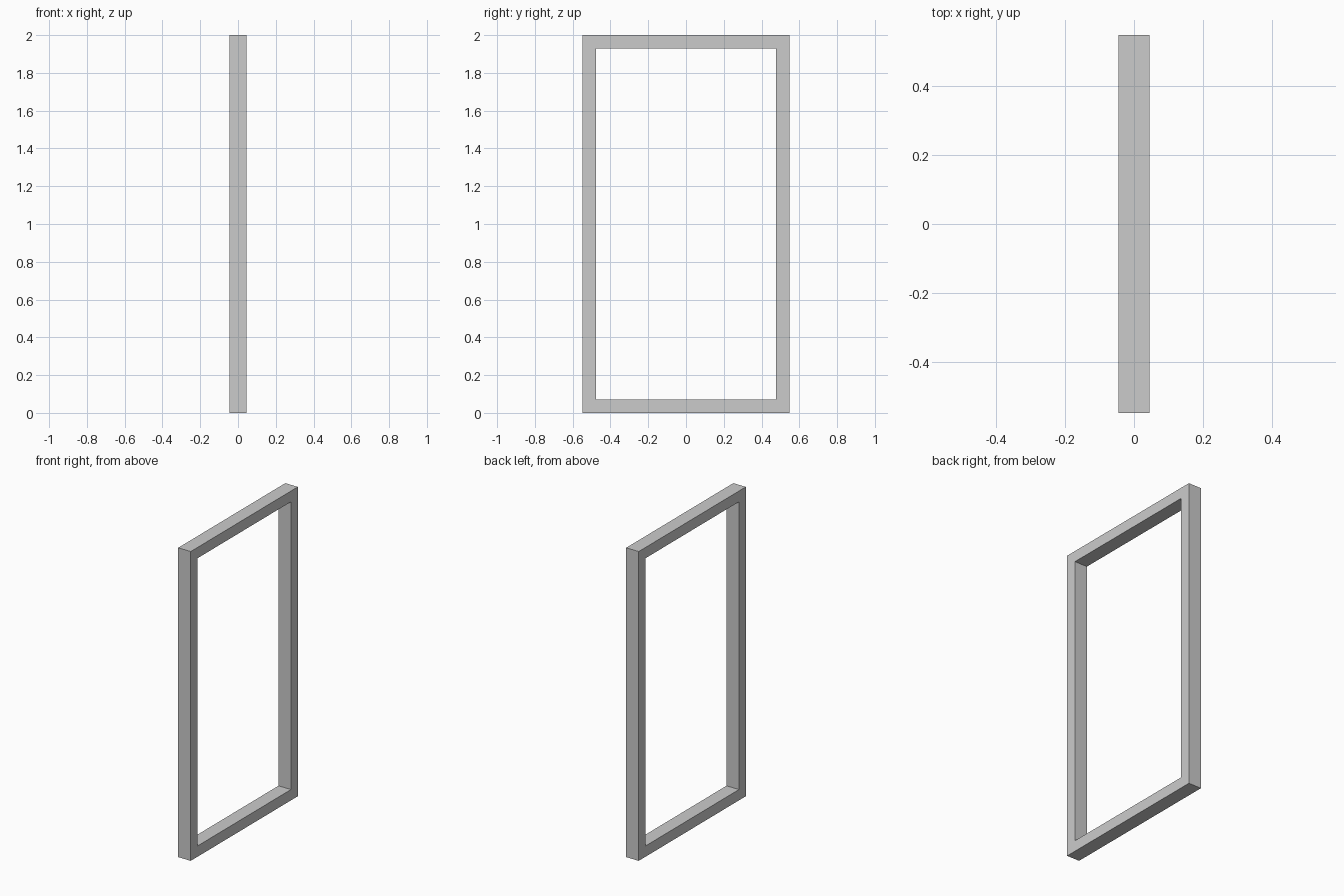
import bpy, bmesh

if "Cube" in bpy.data.objects:
    bpy.data.objects.remove(bpy.data.objects["Cube"])

DEPTH, HALF_W, HEIGHT, BAR = 0.09, 0.547, 2.0, 0.07


def loop(bm, x, inset):
    """Rectangular ring of vertices in the YZ plane."""
    w = HALF_W - inset
    lo, hi = inset, HEIGHT - inset
    return [bm.verts.new((x, y, z)) for y, z in ((-w, lo), (w, lo), (w, hi), (-w, hi))]


# Rectangular frame: outer and inner loops, front and back, bridged all round
bm = bmesh.new()
loops = [loop(bm, DEPTH / 2, 0), loop(bm, DEPTH / 2, BAR),
         loop(bm, -DEPTH / 2, BAR), loop(bm, -DEPTH / 2, 0)]
for k in range(4):
    a, b = loops[k], loops[(k + 1) % 4]
    for i in range(4):
        j = (i + 1) % 4
        bm.faces.new((a[i], a[j], b[j], b[i]))
bmesh.ops.recalc_face_normals(bm, faces=bm.faces)

mesh = bpy.data.meshes.new("door_frame")
bm.to_mesh(mesh)
bm.free()
bpy.context.collection.objects.link(bpy.data.objects.new("door_frame", mesh))
